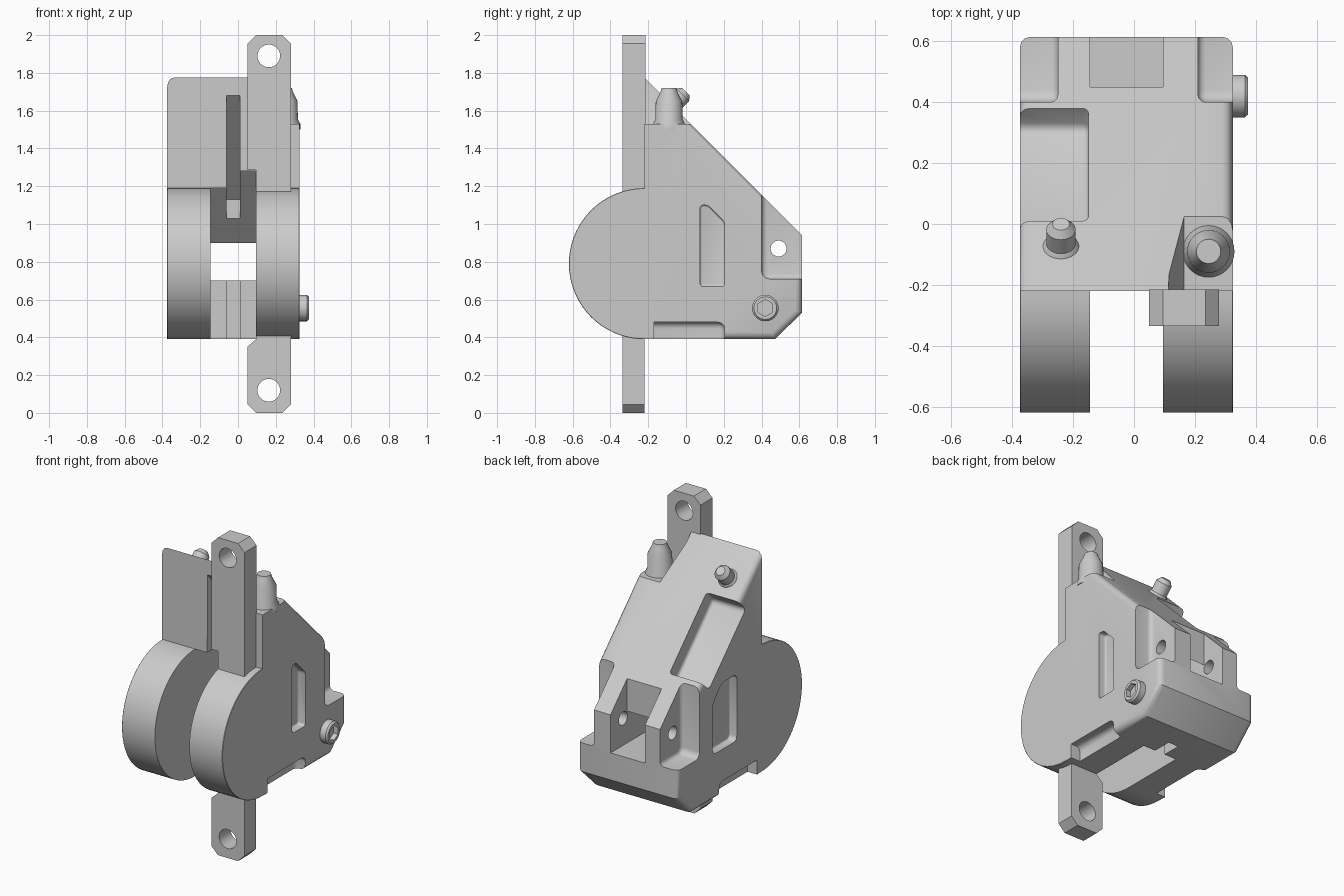
import bpy, bmesh, math
from mathutils import Vector

if "Cube" in bpy.data.objects:
    bpy.data.objects.remove(bpy.data.objects["Cube"])

# prism coordinate order: maps (u, v, depth) to xyz
MAPS = {'x': lambda u, v, d: (d, u, v), 'y': lambda u, v, d: (u, d, v)}


def finish(bm, name):
    bmesh.ops.recalc_face_normals(bm, faces=bm.faces)
    mesh = bpy.data.meshes.new(name)
    bm.to_mesh(mesh)
    bm.free()
    ob = bpy.data.objects.new(name, mesh)
    bpy.context.collection.objects.link(ob)
    smooth(ob)
    return ob


def smooth(ob, angle=32):
    for p in ob.data.polygons:
        p.use_smooth = True
    ob.data.set_sharp_from_angle(angle=math.radians(angle))


def prism(name, axis, pts, lo, hi, corner=0, edge=0, seg=3, keep=lambda e: True):
    """Extrude a profile; round its corners, then its cap edges."""
    bm = bmesh.new()
    f = MAPS[axis]
    a = [bm.verts.new(f(u, v, lo)) for u, v in pts]
    b = [bm.verts.new(f(u, v, hi)) for u, v in pts]
    n = len(pts)
    bm.faces.new(a)
    bm.faces.new(b[::-1])
    for i in range(n):
        bm.faces.new((a[i], b[i], b[(i + 1) % n], a[(i + 1) % n]))
    bmesh.ops.recalc_face_normals(bm, faces=bm.faces)
    k = 'xyz'.index(axis)
    span = lambda e: abs(e.verts[0].co[k] - e.verts[1].co[k])
    if corner:
        bmesh.ops.bevel(bm, geom=[e for e in bm.edges if span(e) > 1e-4], offset=corner,
                        segments=3, profile=0.5, affect='EDGES', clamp_overlap=True)
    if edge:
        bmesh.ops.bevel(bm, geom=[e for e in bm.edges if span(e) < 1e-4 and keep(e)], offset=edge,
                        segments=seg, profile=0.5, affect='EDGES', clamp_overlap=True)
    return finish(bm, name)


def lathe(name, base, direction, rings, n=32):
    """Closed turned part from (radius, height) rings."""
    bm = bmesh.new()
    q = Vector((0, 0, 1)).rotation_difference(Vector(direction))
    loops = []
    for r, h in rings:
        loops.append([bm.verts.new(Vector(base) + q @ Vector(
            (r * math.cos(math.tau * i / n), r * math.sin(math.tau * i / n), h))) for i in range(n)])
    for p, s in zip(loops, loops[1:]):
        for i in range(n):
            bm.faces.new((p[i], p[(i + 1) % n], s[(i + 1) % n], s[i]))
    bm.faces.new(loops[0][::-1])
    bm.faces.new(loops[-1])
    return finish(bm, name)


def cut(ob, *cutters):
    bpy.context.view_layer.objects.active = ob
    for c in cutters:
        c.hide_render = True
        m = ob.modifiers.new('cut', 'BOOLEAN')
        m.operation, m.solver, m.object = 'DIFFERENCE', 'EXACT', c
        bpy.ops.object.modifier_apply(modifier=m.name)
        bpy.data.objects.remove(c)
    smooth(ob)


XL, XR = -0.375, 0.325      # outer side faces
GL, GR = -0.145, 0.095      # rotor gap

# caliper body: wedge profile with rounded side edges
front_edge = lambda e: not all(v.co.y < -0.21 for v in e.verts)
body = prism('caliper_body', 'x',
             [(-0.22, 0.39), (0.47, 0.39), (0.615, 0.53), (0.615, 0.94), (-0.22, 1.775)],
             XL, XR, edge=0.035, keep=front_edge)

# shoulder beside the hose fitting
cut(body, prism('c', 'y', [(0.165, 1.53), (0.6, 1.53), (0.6, 2.1), (0.1, 2.1), (0.115, 1.72)],
                -0.6, 0.3))
# pad cavity, rotor slot and rear window
cut(body,
    prism('c', 'x', [(-0.5, 0.3), (0.2, 0.3), (0.2, 0.7), (0.8, 0.7), (0.8, 1.5), (0.45, 1.5),
                     (0.45, 0.9), (0.16, 1.19), (-0.5, 1.19)], GL, GR),
    prism('c', 'x', [(-0.5, 0.8), (0.3, 0.8), (0.3, 1.05), (0.07, 1.28), (-0.5, 1.28)],
          -0.061, GR - 0.002),
    prism('c', 'x', [(-0.5, 0.3), (0.32, 0.3), (0.32, 1.13), (-0.22, 1.68), (-0.5, 1.68)],
          -0.06, 0.01))
# rear corner steps that leave the two lugs, and their pin hole
for lo, hi in ((0.21, 0.6), (-0.7, -0.25)):
    cut(body, prism('c', 'x', [(0.4, 0.71), (0.9, 0.71), (0.9, 1.5), (0.4, 1.5)],
                    lo, hi, corner=0.04, edge=0.025))
cut(body, lathe('c', (-0.6, 0.49, 0.87), (1, 0, 0), [(0.042, 0), (0.042, 1.2)]))
# sloped pocket on the left of the back
cut(body, prism('c', 'x', [(-0.06, 1.475), (0.31, 1.105), (0.45, 1.245), (0.08, 1.615)],
                -0.6, -0.15, corner=0.03, edge=0.02))
# shallow side pockets and lower side reliefs
cut(body,
    prism('c', 'x', [(0.075, 0.67), (0.205, 0.67), (0.205, 1.01), (0.115, 1.1), (0.075, 1.1)],
          0.275, 0.5, corner=0.015, edge=0.01),
    prism('c', 'x', [(0.03, 0.68), (0.27, 0.68), (0.27, 1.0), (0.18, 1.1), (0.03, 1.1)],
          -0.6, -0.325, corner=0.03, edge=0.01))
for lo, hi in ((0.26, 0.5), (-0.6, -0.31)):
    cut(body, prism('c', 'x', [(-0.22, 0.2), (0.205, 0.2), (0.205, 0.48), (-0.22, 0.48)],
                    lo, hi, corner=0.035, edge=0.03))

# piston housings: half discs with an outer chamfer
arc = [(-0.22 - 0.4 * math.sin(math.pi * i / 36), 0.79 + 0.4 * math.cos(math.pi * i / 36))
       for i in range(37)]
for side, lo, hi, outer in (('left', XL, GL, XL), ('right', GR, XR, XR)):
    prism(side + '_piston_housing', 'x', arc + [(-0.17, 0.39), (-0.17, 1.15)], lo, hi,
          edge=0.045, seg=1,
          keep=lambda e: all(abs(v.co.x - outer) < 1e-4 for v in e.verts)
          and any(v.co.y < -0.225 for v in e.verts))

# mounting ears above and below the right housing
upper = prism('upper_mounting_ear', 'y',
              [(0.05, 1.285), (GR, 1.285), (GR, 1.0), (0.28, 1.0), (0.28, 1.955), (0.235, 2.0),
               (0.095, 2.0), (0.05, 1.955)], -0.335, -0.215)
lower = prism('lower_mounting_ear', 'y',
              [(0.05, 0.045), (0.095, 0.0), (0.235, 0.0), (0.28, 0.045), (0.28, 0.5), (GR, 0.5),
               (GR, 0.39), (0.05, 0.35)], -0.335, -0.22)
for ear, z in ((upper, 1.89), (lower, 0.12)):
    cut(ear, lathe('c', (0.163, -0.6, z), (0, 1, 0), [(0.06, 0), (0.06, 0.8)]))

# hose fitting, bleed nipple
lathe('hose_fitting', (0.245, -0.09, 1.5), (0, 0, 1),
      [(0.085, 0), (0.085, 0.03), (0.072, 0.055), (0.07, 0.15), (0.045, 0.2), (0.04, 0.22)])
lathe('bleed_nipple', (-0.24, -0.078, 1.623), (0, 1, 1),
      [(0.07, -0.03), (0.065, 0.0), (0.048, 0.02), (0.048, 0.085), (0.028, 0.11)])

# side bolt with a hexagonal socket
bolt = lathe('side_bolt', (0.3, 0.42, 0.555), (1, 0, 0),
             [(0.07, 0), (0.07, 0.064), (0.06, 0.075)])
cut(bolt, lathe('c', (0.345, 0.42, 0.555), (1, 0, 0), [(0.045, 0), (0.045, 0.1)], 6))
